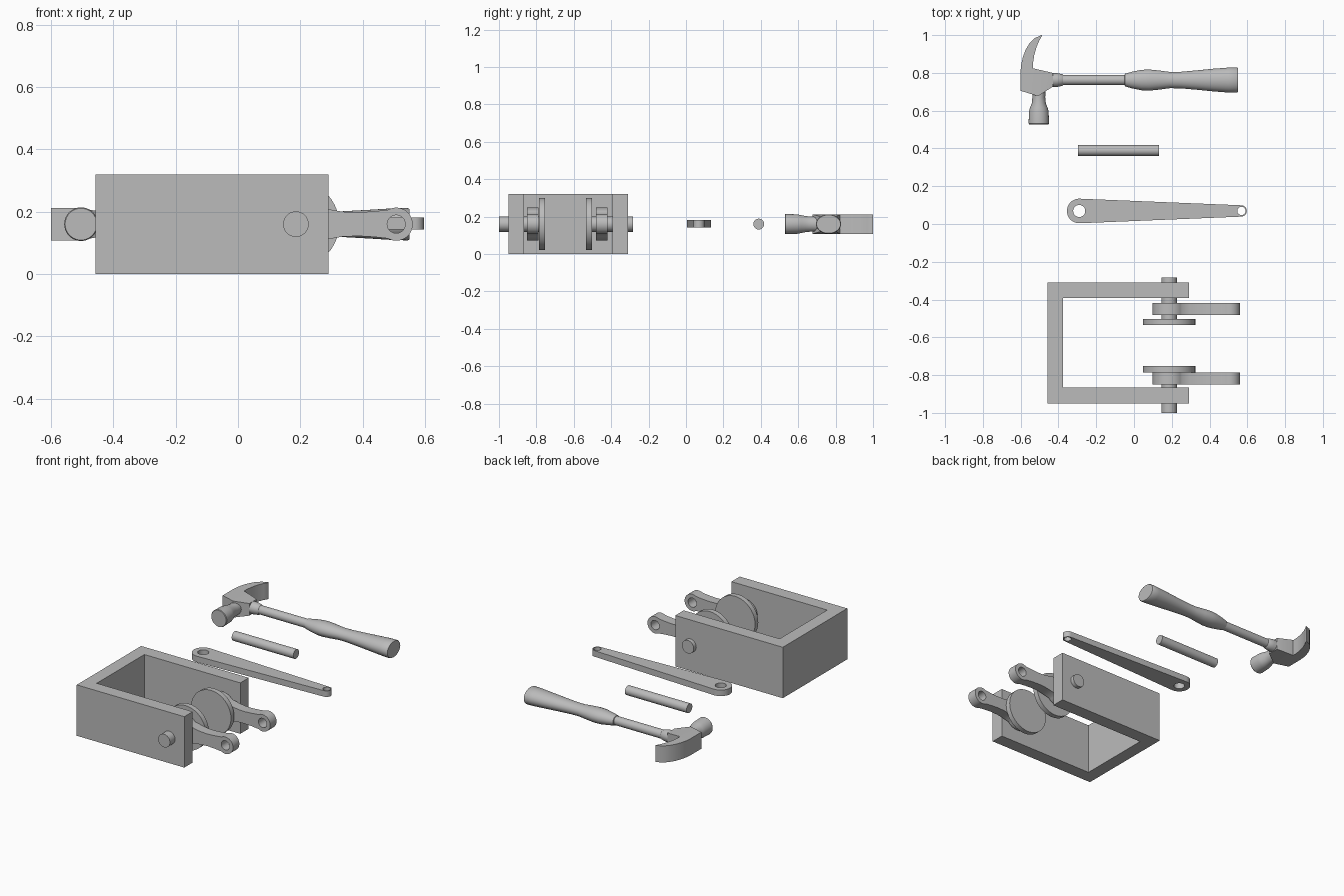
import bpy, bmesh, math
from mathutils import Vector

if "Cube" in bpy.data.objects:
    bpy.data.objects.remove(bpy.data.objects["Cube"])

MID = 0.16  # shared centre height of all parts

steel = bpy.data.materials.new("grey metal")
steel.diffuse_color = (0.5, 0.5, 0.5, 1)
steel.use_nodes = True
steel.node_tree.nodes["Principled BSDF"].inputs["Base Color"].default_value = steel.diffuse_color


def finish(obj, bm):
    """Store a bmesh in the object, with smooth curved sides and sharp edges."""
    bmesh.ops.remove_doubles(bm, verts=bm.verts, dist=1e-5)
    bmesh.ops.recalc_face_normals(bm, faces=bm.faces)
    bm.to_mesh(obj.data)
    bm.free()
    obj.data.materials.clear()
    obj.data.materials.append(steel)
    bpy.ops.object.select_all(action='DESELECT')
    obj.select_set(True)
    bpy.context.view_layer.objects.active = obj
    bpy.ops.object.shade_smooth_by_angle(angle=math.radians(35))
    return obj


def new_object(name, data):
    obj = bpy.data.objects.new(name, data)
    bpy.context.collection.objects.link(obj)
    return obj


def arc(cx, cy, r, a0, a1, n=32):
    return [(cx + r * math.cos(math.radians(a0 + (a1 - a0) * i / n)),
             cy + r * math.sin(math.radians(a0 + (a1 - a0) * i / n)))
            for i in range(n + 1)]


def plate(name, outline, holes, depth, loc, upright=False):
    """Flat outline with round holes, given a thickness."""
    curve = bpy.data.curves.new(name, 'CURVE')
    curve.dimensions = '2D'
    curve.fill_mode = 'BOTH'
    curve.extrude = depth / 2
    for ring in [outline] + [arc(x, y, r, 0, 360)[:-1] for x, y, r in holes]:
        spline = curve.splines.new('POLY')
        spline.points.add(len(ring) - 1)
        for p, (x, y) in zip(spline.points, ring):
            p.co = (x, y, 0, 1)
        spline.use_cyclic_u = True
    temp = new_object(name + "_outline", curve)
    graph = bpy.context.evaluated_depsgraph_get()
    mesh = bpy.data.meshes.new_from_object(temp.evaluated_get(graph))
    bpy.data.objects.remove(temp)
    obj = new_object(name, mesh)
    obj.location = loc
    if upright:
        obj.rotation_euler.x = math.pi / 2
    bm = bmesh.new()
    bm.from_mesh(mesh)
    return finish(obj, bm)


def turned(name, profile, centre, axis, sides=40):
    """Rings (position, radius across, radius up) joined along the x or y axis."""
    bm = bmesh.new()
    rings = []
    for t, ra, rz in profile:
        ring = []
        for i in range(sides):
            a = 2 * math.pi * i / sides
            u, w = ra * math.cos(a), rz * math.sin(a)
            ring.append(bm.verts.new((t, centre + u, MID + w) if axis == 'x'
                                     else (centre + u, t, MID + w)))
        rings.append(ring)
    for lo, hi in zip(rings, rings[1:]):
        for i in range(sides):
            j = (i + 1) % sides
            bm.faces.new((lo[i], lo[j], hi[j], hi[i]))
    bm.faces.new(rings[0])
    bm.faces.new(rings[-1])
    return finish(new_object(name, bpy.data.meshes.new(name)), bm)


def rod(name, a, b, r, centre, axis):
    return turned(name, [(a, r, r), (b, r, r)], centre, axis)


# U-shaped bracket
plate("bracket", [(-0.457, -0.949), (0.291, -0.949), (0.291, -0.866), (-0.376, -0.866),
                  (-0.376, -0.393), (0.291, -0.393), (0.291, -0.309), (-0.457, -0.309)],
      [], 0.32, (0, 0, 0.16))

# Pin, disc and crank arm on each side of the bracket
waist = [(0.25, 0.041), (0.20, 0.038), (0.15, 0.040), (0.11, 0.047)]
crank = (arc(0.322, 0, 0.053, -120, 120) + waist + arc(0, 0, 0.088, 40, 320)
         + [(x, -y) for x, y in reversed(waist)])
for side, pin, disc, arm in (("front", (-1.0, -0.76), (-0.785, -0.753), -0.819),
                             ("back", (-0.525, -0.284), (-0.534, -0.502), -0.450)):
    rod(side + "_pin", *pin, 0.041, 0.186, 'y')
    rod(side + "_disc", *disc, 0.139, 0.186, 'y')
    plate(side + "_crank_arm", crank, [(0.322, 0, 0.029)], 0.063,
          (0.186, arm, MID), upright=True)

# Tapered flat link with an eye at each end
plate("link", arc(0.567, 0.069, 0.03, -88, 88) + arc(-0.290, 0.069, 0.065, 88, 272),
      [(0.569, 0.069, 0.022), (-0.290, 0.069, 0.032)], 0.038, (0, 0, 0.162))

# Loose rod
rod("loose_rod", -0.296, 0.132, 0.029, 0.389, 'x')

# Hammer handle: collar, thin shaft, then a swelling oval grip
turned("hammer_handle", [
    (-0.45, 0.037, 0.037), (-0.41, 0.037, 0.037), (-0.38, 0.031, 0.031),
    (-0.375, 0.027, 0.027), (-0.05, 0.027, 0.027), (-0.048, 0.033, 0.030),
    (-0.01, 0.044, 0.036), (0.04, 0.054, 0.043), (0.08, 0.056, 0.044),
    (0.13, 0.051, 0.041), (0.19, 0.043, 0.036), (0.25, 0.044, 0.037),
    (0.33, 0.051, 0.041), (0.42, 0.060, 0.046), (0.50, 0.066, 0.051),
    (0.545, 0.067, 0.052), (0.55, 0.064, 0.049)], 0.762, 'x')

# Hammer striking face and neck
turned("hammer_poll", [
    (0.528, 0.051, 0.051), (0.532, 0.054, 0.054), (0.595, 0.052, 0.052),
    (0.615, 0.047, 0.048), (0.64, 0.037, 0.043), (0.67, 0.034, 0.040),
    (0.72, 0.036, 0.040)], -0.504, 'y')

# Hammer head block, narrowing toward the handle
bm = bmesh.new()
for x, y, h in ((-0.6, 0.82, 0.052), (-0.6, 0.705, 0.052), (-0.508, 0.677, 0.052),
                (-0.53, 0.823, 0.052), (-0.43, 0.80, 0.038), (-0.43, 0.727, 0.038)):
    for s in (-1, 1):
        bm.verts.new((x, y, MID + s * h))
bmesh.ops.convex_hull(bm, input=bm.verts)
finish(new_object("hammer_head", bpy.data.meshes.new("hammer_head")), bm)

# Hammer claw, a curved tapering wedge
outer = [(-0.6, 0.81), (-0.597, 0.845), (-0.588, 0.885), (-0.574, 0.922),
         (-0.553, 0.957), (-0.525, 0.985), (-0.488, 1.0)]
inner = [(-0.488, 0.994), (-0.502, 0.97), (-0.516, 0.937), (-0.528, 0.895),
         (-0.534, 0.855), (-0.535, 0.81)]
plate("hammer_claw", outer + inner, [], 0.104, (0, 0, MID))
